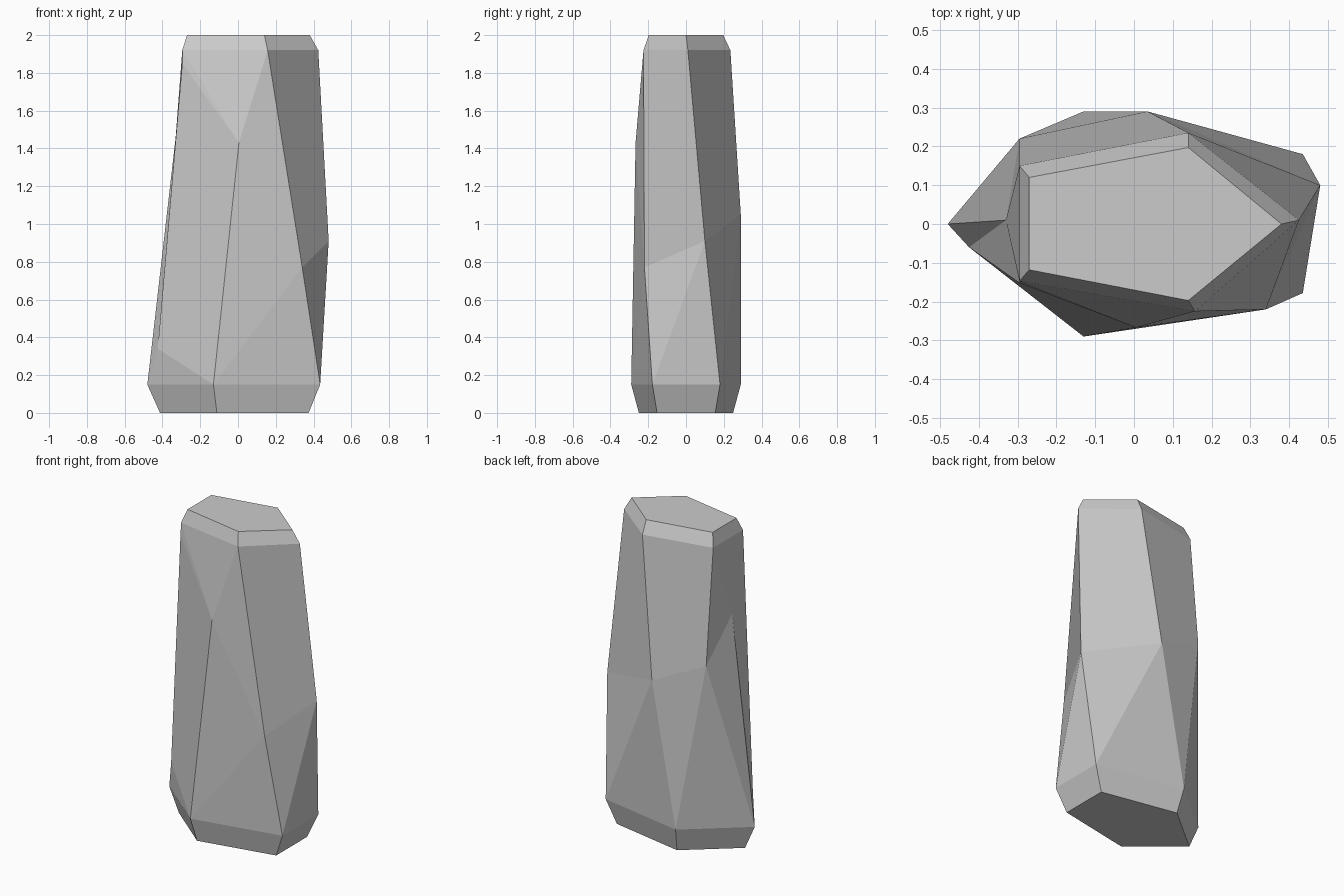
import bpy, bmesh

if "Cube" in bpy.data.objects:
    bpy.data.objects.remove(bpy.data.objects["Cube"])

bm = bmesh.new()
v = {}

def ring(name, pts, z):
    """Add a horizontal five-sided section."""
    for i, (x, y) in enumerate(pts):
        v[f"{name}{i}"] = bm.verts.new((x, y, z))

def face(names):
    bm.faces.new([v[n] for n in names.split()])

# Foot sections: narrower base below the widest ring
foot = [(-.48, 0), (-.13, -.29), (.435, -.178), (.435, .18), (-.13, .29)]
ring("base", [(x * .86, y * .86) for x, y in foot], 0)
ring("b", foot, .15)

# Crown sections: turned pentagon with a bevelled top
ring("t", [(-.295, .15), (-.295, -.147), (.157, -.225), (.425, .01), (.14, .235)], 1.92)
ring("top", [(-.27, .12), (-.27, -.118), (.14, -.197), (.38, 0), (.14, .197)], 2)

# Chipped points around the shaft
chips = {"A": (.48, .10, .91), "B": (.34, -.22, .77), "C": (.005, -.267, 1.43),
         "D": (-.33, .01, 1.46), "E": (-.295, .22, 1.2), "F": (.035, .29, 1.05),
         "G": (-.425, -.06, .34), "H": (-.295, -.152, 1.85)}
for n, co in chips.items():
    v[n] = bm.verts.new(co)

# Caps and bevel bands
face(" ".join(f"base{i}" for i in reversed(range(5))))
face(" ".join(f"top{i}" for i in range(5)))
for i in range(5):
    j = (i + 1) % 5
    face(f"base{i} base{j} b{j} b{i}")
    face(f"t{i} t{j} top{j} top{i}")

# Shaft facets: front, right, back, left
for f in ("b0 b1 G", "G b1 C H", "b1 B C", "b1 b2 B", "H C t1", "t1 C t2", "C B t2",
          "b2 A B", "b2 b3 A", "B A t3 t2",
          "b3 F A", "b3 b4 F", "A F t4 t3",
          "b4 E F", "b4 b0 E", "F E t0 t4",
          "b0 D E", "b0 G D", "G H D", "E D t0", "D H t1", "D t1 t0"):
    face(f)

bmesh.ops.recalc_face_normals(bm, faces=bm.faces)
mesh = bpy.data.meshes.new("standing_rock")
bm.to_mesh(mesh)
bm.free()
rock = bpy.data.objects.new("standing_rock", mesh)
bpy.context.collection.objects.link(rock)
